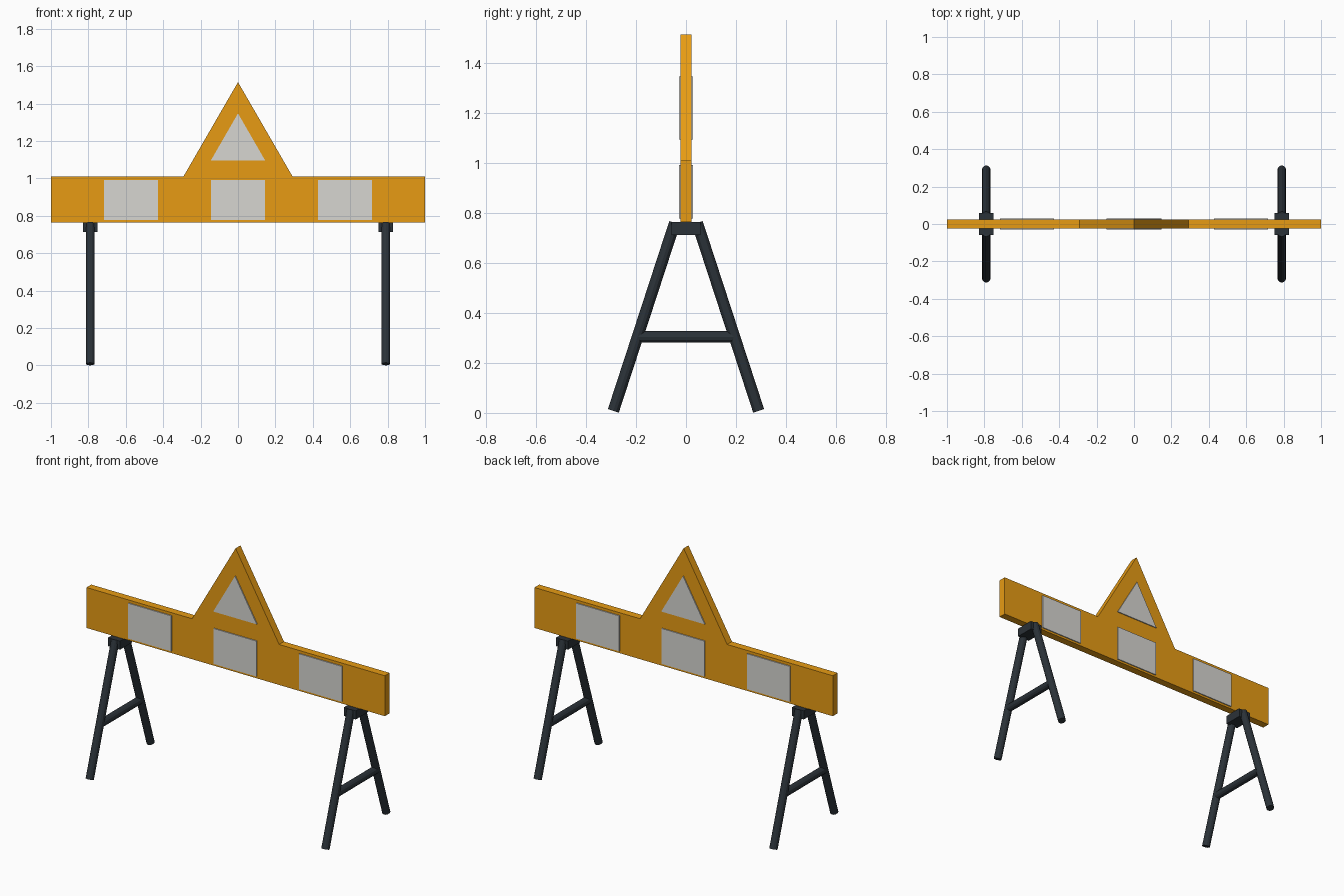
import bpy, bmesh, math
from mathutils import Vector

if "Cube" in bpy.data.objects:
    bpy.data.objects.remove(bpy.data.objects["Cube"])


def material(name, rgb):
    m = bpy.data.materials.new(name)
    m.diffuse_color = (*rgb, 1)
    m.use_nodes = True
    m.node_tree.nodes["Principled BSDF"].inputs["Base Color"].default_value = m.diffuse_color
    return m


ORANGE = material("orange_paint", (0.80, 0.33, 0.007))
WHITE = material("reflective_white", (0.68, 0.67, 0.64))
DARK = material("dark_metal", (0.024, 0.032, 0.040))


def finish(bm, name, mat):
    bmesh.ops.recalc_face_normals(bm, faces=bm.faces)
    mesh = bpy.data.meshes.new(name)
    bm.to_mesh(mesh)
    bm.free()
    mesh.materials.append(mat)
    ob = bpy.data.objects.new(name, mesh)
    bpy.context.collection.objects.link(ob)
    return ob


def plate(name, profile, y0, y1, mat):
    """Extrude an xz outline from y0 to y1."""
    bm = bmesh.new()
    face = bm.faces.new([bm.verts.new((x, y0, z)) for x, z in profile])
    ext = bmesh.ops.extrude_face_region(bm, geom=[face])["geom"]
    bmesh.ops.translate(bm, vec=(0, y1 - y0, 0),
                        verts=[v for v in ext if isinstance(v, bmesh.types.BMVert)])
    return finish(bm, name, mat)


def rect(x0, x1, z0, z1):
    return [(x0, z0), (x1, z0), (x1, z1), (x0, z1)]


def tube(name, a, b, radius=0.023):
    """Twelve-sided rod between two points."""
    a, b = Vector(a), Vector(b)
    bm = bmesh.new()
    bmesh.ops.create_cone(bm, cap_ends=True, segments=12, radius1=radius,
                          radius2=radius, depth=(b - a).length)
    turn = (b - a).to_track_quat('Z', 'Y').to_matrix().to_4x4()
    bmesh.ops.transform(bm, matrix=turn, verts=bm.verts)
    bmesh.ops.translate(bm, vec=(a + b) / 2, verts=bm.verts)
    return finish(bm, name, DARK)


# Board and warning triangle
T = 0.023
plate("barrier_board", rect(-1, 1, 0.765, 1.01), -T, T, ORANGE)
plate("warning_triangle", [(-0.292, 1.01), (0.292, 1.01), (0, 1.515)], -T, T, ORANGE)

# Raised reflective panels on both faces
for side, s in (("front", -1), ("back", 1)):
    for i, x in enumerate((-0.572, 0, 0.572)):
        plate(f"{side}_panel_{i + 1}", rect(x - 0.144, x + 0.144, 0.778, 0.993),
              s * (T - 0.005), s * (T + 0.006), WHITE)
    plate(f"{side}_triangle_panel", [(-0.146, 1.095), (0.146, 1.095), (0, 1.348)],
          s * (T - 0.005), s * (T + 0.006), WHITE)

# A-frame stands: clamp, two legs, crossbar
for side, x in (("left", -0.79), ("right", 0.79)):
    plate(f"{side}_clamp", rect(x - 0.04, x + 0.04, 0.713, 0.765), -0.058, 0.058, DARK)
    for end, s in (("front", -1), ("back", 1)):
        tube(f"{side}_{end}_leg", (x, s * 0.291, 0.008), (x, s * 0.045, 0.761))
    tube(f"{side}_crossbar", (x, -0.19, 0.304), (x, 0.19, 0.304))
